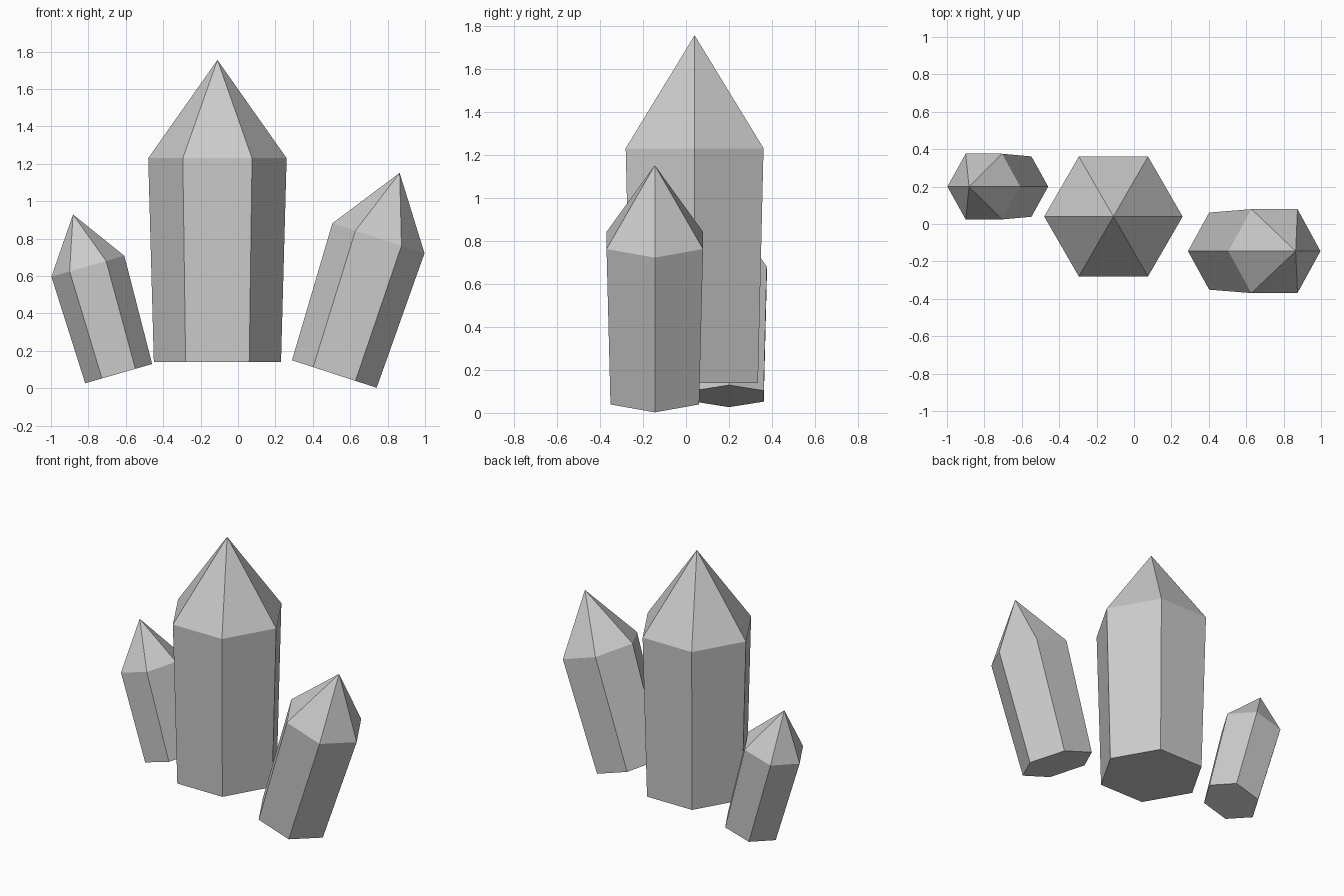
import bpy
import bmesh
from math import cos, sin, pi, radians
from mathutils import Matrix

cube = bpy.data.objects.get("Cube")
if cube:
    bpy.data.objects.remove(cube, do_unlink=True)

# Single stone colour
stone = bpy.data.materials.new("crystal_grey")
stone.use_nodes = True
colour = (0.6, 0.6, 0.6, 1.0)
stone.diffuse_color = colour
stone.node_tree.nodes["Principled BSDF"].inputs["Base Color"].default_value = colour

SIDES = 6
BASE_RADIUS, SHOULDER_RADIUS = 0.34, 0.37
SHOULDER_HEIGHT, TIP_HEIGHT = 1.09, 1.615


def ring(bm, radius, z):
    angles = [2 * pi * i / SIDES for i in range(SIDES)]
    return [bm.verts.new((radius * cos(a), radius * sin(a), z)) for a in angles]


def crystal(name, base, scale, lean):
    """Flared hexagonal prism with a pointed cap, leaning along x."""
    bm = bmesh.new()
    low = ring(bm, BASE_RADIUS, 0)
    high = ring(bm, SHOULDER_RADIUS, SHOULDER_HEIGHT)
    tip = bm.verts.new((0, 0, TIP_HEIGHT))
    bm.faces.new(low[::-1])
    for i in range(SIDES):
        j = (i + 1) % SIDES
        bm.faces.new((low[i], low[j], high[j], high[i]))
        bm.faces.new((high[i], high[j], tip))
    bm.transform(Matrix.Translation(base)
                 @ Matrix.Rotation(radians(lean), 4, "Y")
                 @ Matrix.Scale(scale, 4))
    mesh = bpy.data.meshes.new(name)
    bm.to_mesh(mesh)
    bm.free()
    mesh.materials.append(stone)
    obj = bpy.data.objects.new(name, mesh)
    bpy.context.collection.objects.link(obj)
    return obj


# Tall upright crystal flanked by two smaller leaning ones
crystal("centre_crystal", (-0.11, 0.04, 0.14), 1.0, 0)
crystal("left_crystal", (0.515, -0.145, 0.076), 0.7, 18)
crystal("right_crystal", (-0.638, 0.2, 0.078), 0.548, -16)
